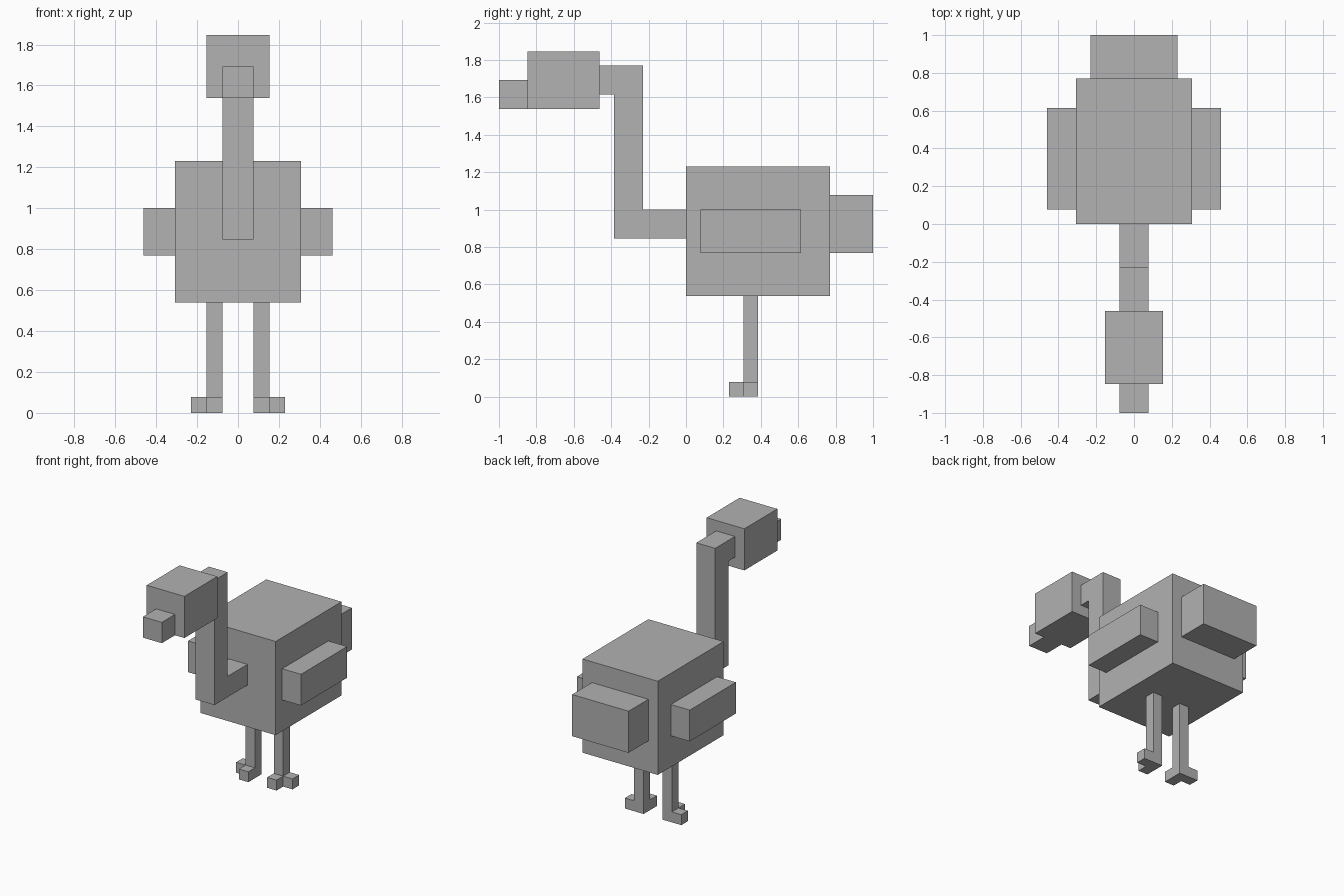
import bpy
import bmesh
from mathutils import Vector

U = 1 / 13  # one block unit

cube = bpy.data.objects.get("Cube")
if cube:
    bpy.data.objects.remove(cube, do_unlink=True)

grey = bpy.data.materials.new("plain grey")
grey.use_nodes = True
colour = (0.445, 0.445, 0.445, 1)
grey.diffuse_color = colour
grey.node_tree.nodes["Principled BSDF"].inputs["Base Color"].default_value = colour


def finish(name, bm):
    """Turn a bmesh into a grey object."""
    bmesh.ops.recalc_face_normals(bm, faces=bm.faces)
    mesh = bpy.data.meshes.new(name)
    bm.to_mesh(mesh)
    bm.free()
    mesh.materials.append(grey)
    obj = bpy.data.objects.new(name, mesh)
    bpy.context.collection.objects.link(obj)
    return obj


def box(name, x, y, z):
    """Block spanning the given (low, high) ranges, in units."""
    bm = bmesh.new()
    bmesh.ops.create_cube(bm, size=1)
    for v in bm.verts:
        v.co = Vector([U * r[c > 0] for r, c in zip((x, y, z), v.co)])
    return finish(name, bm)


def slab(name, profile, half_width):
    """Side profile of (y, z) points extruded across x, in units."""
    bm = bmesh.new()
    face = bm.faces.new([bm.verts.new((-half_width * U, y * U, z * U)) for y, z in profile])
    ext = bmesh.ops.extrude_face_region(bm, geom=[face])
    moved = [g for g in ext["geom"] if isinstance(g, bmesh.types.BMVert)]
    bmesh.ops.translate(bm, verts=moved, vec=(2 * half_width * U, 0, 0))
    return finish(name, bm)


# Torso and tail
box("body", (-4, 4), (0, 10), (7, 16))
box("tail", (-3, 3), (10, 13), (10, 14))

# Crooked neck, head and beak
slab("neck", [(0, 11), (0, 13), (-3, 13), (-3, 23), (-6, 23), (-6, 21), (-5, 21), (-5, 11)], 1)
box("head", (-2, 2), (-11, -6), (20, 24))
box("beak", (-1, 1), (-13, -11), (20, 22))

# Wings, legs and toes on both sides
for side, s in (("left", 1), ("right", -1)):
    def span(a, b):
        return tuple(sorted((a * s, b * s)))
    box(side + "_wing", span(4, 6), (1, 8), (10, 13))
    box(side + "_leg", span(1, 2), (4, 5), (0, 7))
    box(side + "_front_toe", span(1, 2), (3, 4), (0, 1))
    box(side + "_outer_toe", span(2, 3), (4, 5), (0, 1))
